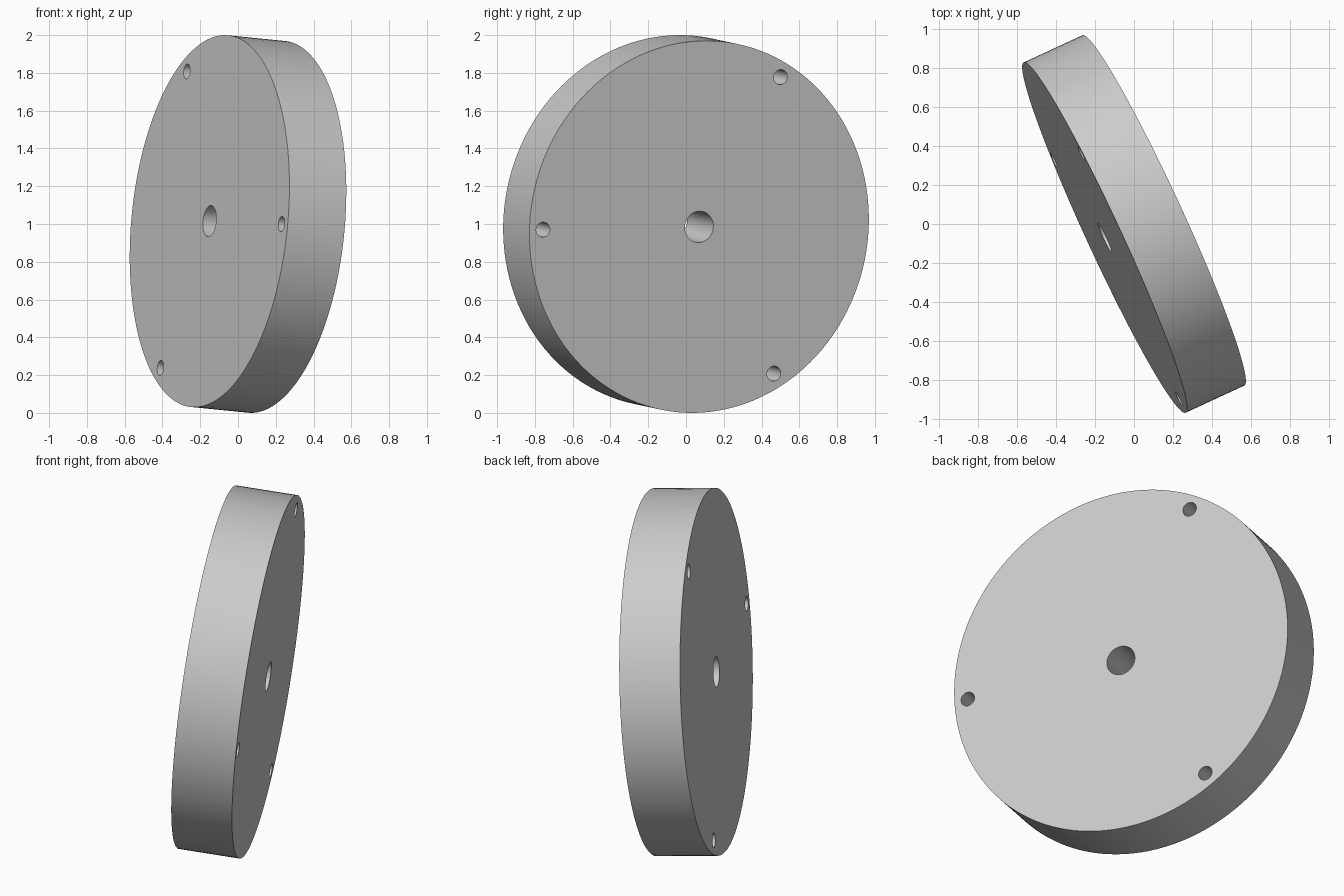
import bpy
from math import cos, sin, tau
from mathutils import Matrix, Vector

if "Cube" in bpy.data.objects:
    bpy.data.objects.remove(bpy.data.objects["Cube"], do_unlink=True)

RADIUS, THICKNESS = 0.989, 0.333
BORE_RADIUS, BOLT_RADIUS, BOLT_CIRCLE = 0.083, 0.04, 0.91

grey = bpy.data.materials.new("plain_grey")
grey.use_nodes = True
grey.diffuse_color = (0.6, 0.6, 0.6, 1)
grey.node_tree.nodes["Principled BSDF"].inputs["Base Color"].default_value = (0.6, 0.6, 0.6, 1)


def cylinder(name, radius, depth, sides, x=0.0, y=0.0):
    bpy.ops.mesh.primitive_cylinder_add(
        vertices=sides, radius=radius, depth=depth, location=(x, y, 0))
    obj = bpy.context.object
    obj.name = name
    obj.data.materials.append(grey)
    return obj


def drill(target, cutter):
    cutter.hide_render = True
    mod = target.modifiers.new(cutter.name, 'BOOLEAN')
    mod.operation = 'DIFFERENCE'
    mod.solver = 'EXACT'
    mod.object = cutter
    bpy.context.view_layer.objects.active = target
    bpy.ops.object.modifier_apply(modifier=mod.name)
    bpy.data.objects.remove(cutter, do_unlink=True)


# Thick round plate
disc = cylinder("disc", RADIUS, THICKNESS, 128)

# Centre bore and three bolt holes, all the way through
drill(disc, cylinder("bore_cutter", BORE_RADIUS, 1, 48))
for i in range(3):
    a = tau * i / 3
    drill(disc, cylinder("bolt_cutter", BOLT_RADIUS, 1, 32,
                         BOLT_CIRCLE * cos(a), BOLT_CIRCLE * sin(a)))

# Smooth walls, sharp rims
bpy.ops.object.select_all(action='DESELECT')
disc.select_set(True)
bpy.context.view_layer.objects.active = disc
bpy.ops.object.shade_smooth_by_angle(angle=0.6)

# Tilt: local z is the disc axis, local x points at the first bolt hole
axis = Vector((0.904, 0.418, -0.09)).normalized()
first = Vector((0.38, -0.83, -0.015))
first = (first - axis * first.dot(axis)).normalized()
side = axis.cross(first)
turn = Matrix((first, side, axis)).transposed().to_4x4()
disc.matrix_world = Matrix.Translation((0, 0, 1)) @ turn
